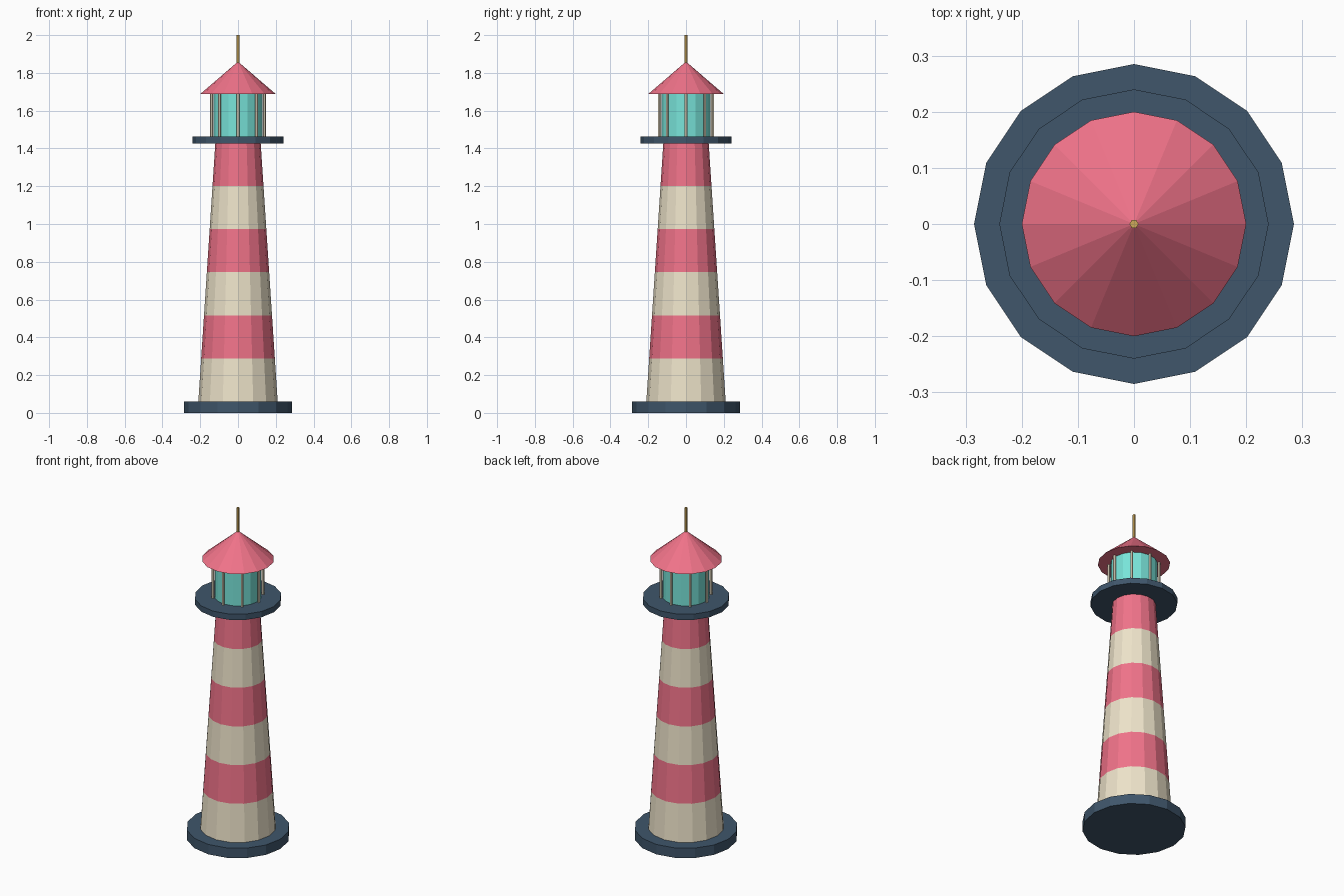
import bpy, bmesh
from math import pi, cos, sin

if "Cube" in bpy.data.objects:
    bpy.data.objects.remove(bpy.data.objects["Cube"])

SIDES = 16


def material(name, rgb):
    m = bpy.data.materials.new(name)
    m.diffuse_color = (*rgb, 1.0)
    m.use_nodes = True
    m.node_tree.nodes["Principled BSDF"].inputs["Base Color"].default_value = m.diffuse_color
    return m


NAVY = material("navy", (0.05, 0.093, 0.147))
CREAM = material("cream", (0.85, 0.77, 0.59))
RED = material("coral_red", (0.87, 0.17, 0.25))
TEAL = material("teal_glass", (0.19, 0.78, 0.70))
GOLD = material("brass", (0.63, 0.40, 0.10))


def lathe(name, profile, mats, sides=SIDES, centre=(0, 0)):
    """Stack of capped flat-sided rings from (radius, z) points; one band per pair,
    with the materials alternating from band to band."""
    bm = bmesh.new()
    rings = []
    for r, z in profile:
        if r == 0:
            rings.append([bm.verts.new((*centre, z))] * sides)
        else:
            rings.append([bm.verts.new((centre[0] + r * cos(2 * pi * i / sides),
                                        centre[1] + r * sin(2 * pi * i / sides), z))
                          for i in range(sides)])
    for b, (low, high) in enumerate(zip(rings, rings[1:])):
        for i in range(sides):
            j = (i + 1) % sides
            quad = list(dict.fromkeys((low[i], low[j], high[j], high[i])))
            bm.faces.new(quad).material_index = b % len(mats)
    bm.faces.new(rings[0][::-1])
    if profile[-1][0] > 0:
        bm.faces.new(rings[-1]).material_index = (len(rings) - 2) % len(mats)
    mesh = bpy.data.meshes.new(name)
    bm.to_mesh(mesh)
    bm.free()
    for m in mats:
        mesh.materials.append(m)
    ob = bpy.data.objects.new(name, mesh)
    bpy.context.collection.objects.link(ob)
    return ob


# Foundation slab
lathe("base", [(0.285, 0), (0.285, 0.06)], [NAVY])

# Tapered tower with six alternating stripes
BANDS = 6
lathe("tower", [(0.21 - 0.09 * k / BANDS, 0.06 + 1.37 * k / BANDS)
                for k in range(BANDS + 1)], [CREAM, RED])

# Gallery deck
lathe("gallery", [(0.24, 1.427), (0.24, 1.462)], [NAVY])

# Lantern room glass and its eight posts
lathe("lantern_glass", [(0.13, 1.46), (0.13, 1.69)], [TEAL])
for k in range(8):
    a = k * pi / 4
    lathe(f"lantern_post_{k + 1}", [(0.008, 1.46), (0.008, 1.69)], [CREAM],
          sides=6, centre=(0.14 * cos(a), 0.14 * sin(a)))

# Conical roof and spire
lathe("roof", [(0.20, 1.688), (0, 1.86)], [RED])
lathe("spire", [(0.008, 1.85), (0.008, 2.0)], [GOLD], sides=6)
